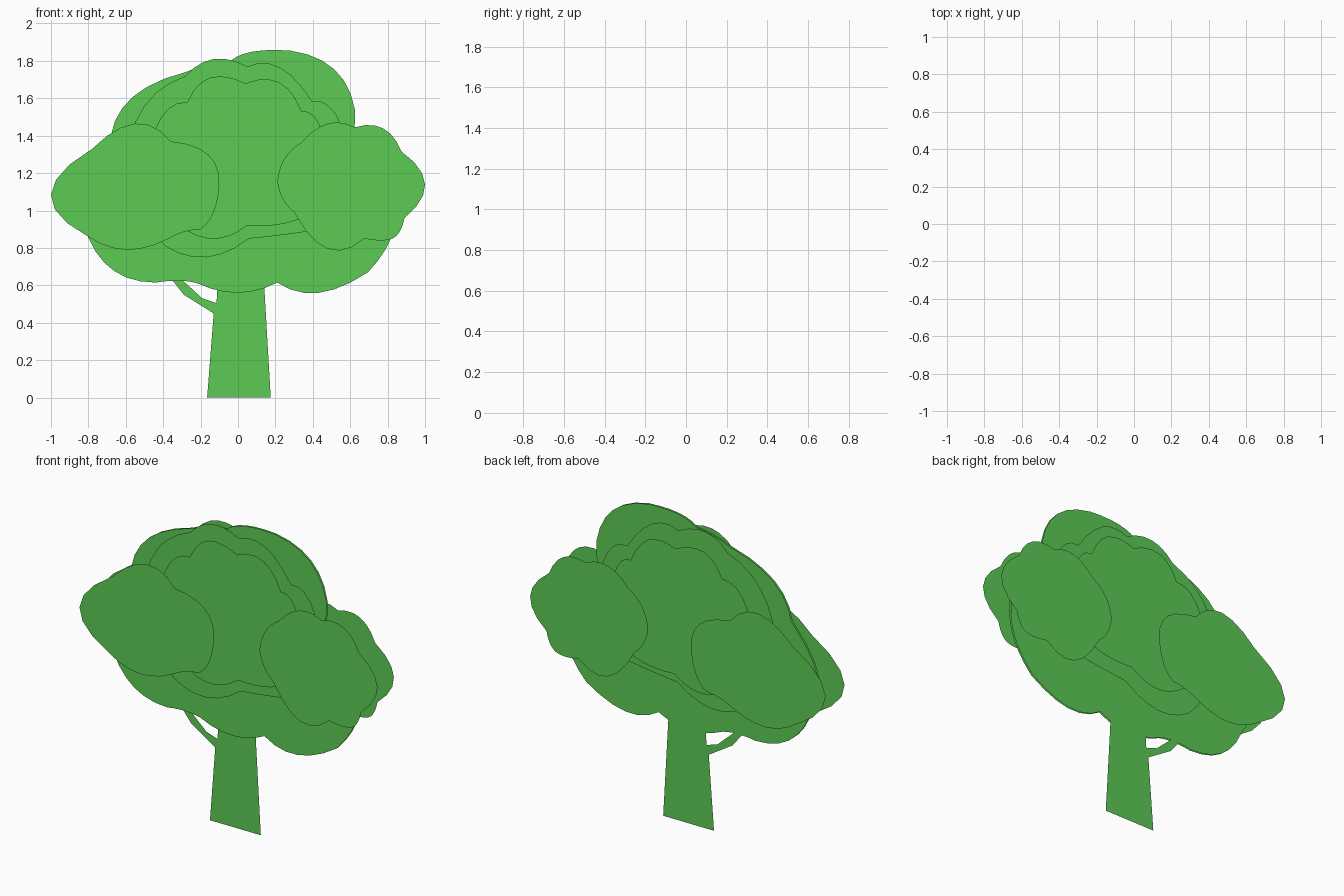
import bpy, bmesh
from mathutils import Vector

leaf_green = bpy.data.materials.new("leaf_green")
leaf_green.diffuse_color = (0.11, 0.6, 0.09, 1)


def flat_card(name, outline, y):
    """One flat upright sheet with the given (x, z) outline."""
    bm = bmesh.new()
    face = bm.faces.new([bm.verts.new((x, y, z)) for x, z in outline])
    face.normal_update()
    if face.normal.y > 0:
        face.normal_flip()
    bmesh.ops.triangulate(bm, faces=[face])
    mesh = bpy.data.meshes.new(name)
    bm.to_mesh(mesh)
    bm.free()
    mesh.materials.append(leaf_green)
    obj = bpy.data.objects.new(name, mesh)
    bpy.context.collection.objects.link(obj)


def scallop(points, steps=6):
    """Points alternate corner, arc middle; bend a lobe through each pair."""
    pts = [Vector(p) for p in points]
    out = []
    for i in range(0, len(pts), 2):
        a, m, b = pts[i], pts[i + 1], pts[(i + 2) % len(pts)]
        for k in range(steps):
            t = k / steps
            out.append(a * (1 - t) * (1 - 2 * t) + m * 4 * t * (1 - t) + b * t * (2 * t - 1))
    return out


# Foliage outlines, from the big crown inwards, then the side clumps
crown = [(-.04, 1.80), (.08, 1.85), (.28, 1.855), (.515, 1.755), (.625, 1.54), (.625, 1.48),
         (.62, 1.40), (.80, 1.27), (.85, 1.05), (.82, .855), (.695, .67), (.43, .56),
         (.21, .615), (0, .56), (-.22, .612), (-.32, .625), (-.44, .615), (-.66, .675),
         (-.80, .855), (-.86, 1.1), (-.68, 1.40), (-.56, 1.61), (-.28, 1.74), (-.16, 1.78)]
middle = [(-.28, 1.72), (-.13, 1.81), (.05, 1.77), (.225, 1.765), (.395, 1.585), (.52, 1.52),
          (.60, 1.27), (.55, 1.05), (.45, .90), (.24, .87), (.06, .85), (-.17, .75),
          (-.39, .81), (-.55, 1.03), (-.60, 1.27), (-.50, 1.56)]
inner = [(-.27, 1.58), (-.15, 1.71), (.04, 1.68), (.22, 1.685), (.34, 1.53), (.43, 1.47),
         (.49, 1.25), (.455, 1.08), (.36, .97), (.22, .925), (.05, .92), (-.11, .85),
         (-.27, .89), (-.44, 1.04), (-.49, 1.24), (-.41, 1.50)]
left = [(-.36, 1.37), (-.55, 1.465), (-.78, 1.33), (-1, 1.085), (-.80, .86), (-.60, .79),
        (-.38, .845), (-.29, .885), (-.20, .90), (-.13, .99), (-.10, 1.14), (-.16, 1.30)]
right = [(.21, 1.155), (.25, 1.28), (.34, 1.365), (.48, 1.465), (.625, 1.445), (.775, 1.44),
         (.875, 1.315), (1, 1.14), (.89, .96), (.86, .88), (.81, .845), (.75, .84),
         (.675, .85), (.48, .795), (.30, .99), (.24, 1.06)]

# Each foliage shape appears once towards the front and once behind
for name, shape, front_y, back_y in (("crown", crown, -.048, -.037),
                                     ("middle_foliage", middle, -.058, -.002),
                                     ("inner_foliage", inner, -.073, .042),
                                     ("left_clump", left, -.086, .095),
                                     ("right_clump", right, -.095, .061)):
    flat_card(name + "_front", scallop(shape), front_y)
    flat_card(name + "_back", scallop(shape), back_y)

# Trunk with its forked branches, behind the crown
trunk = [(-.165, 0), (.175, 0), (.14, .6), (.135, .7), (.30, .77), (.43, 1.0), (.39, 1.0),
         (.27, .82), (.125, .79), (.10, 1.07), (-.08, 1.07), (-.115, .505), (-.19, .53),
         (-.30, .63), (-.33, .77), (-.37, .77), (-.355, .665), (-.60, .80), (-.60, .77),
         (-.345, .62), (-.29, .55), (-.13, .45)]
flat_card("trunk", trunk, -.032)
